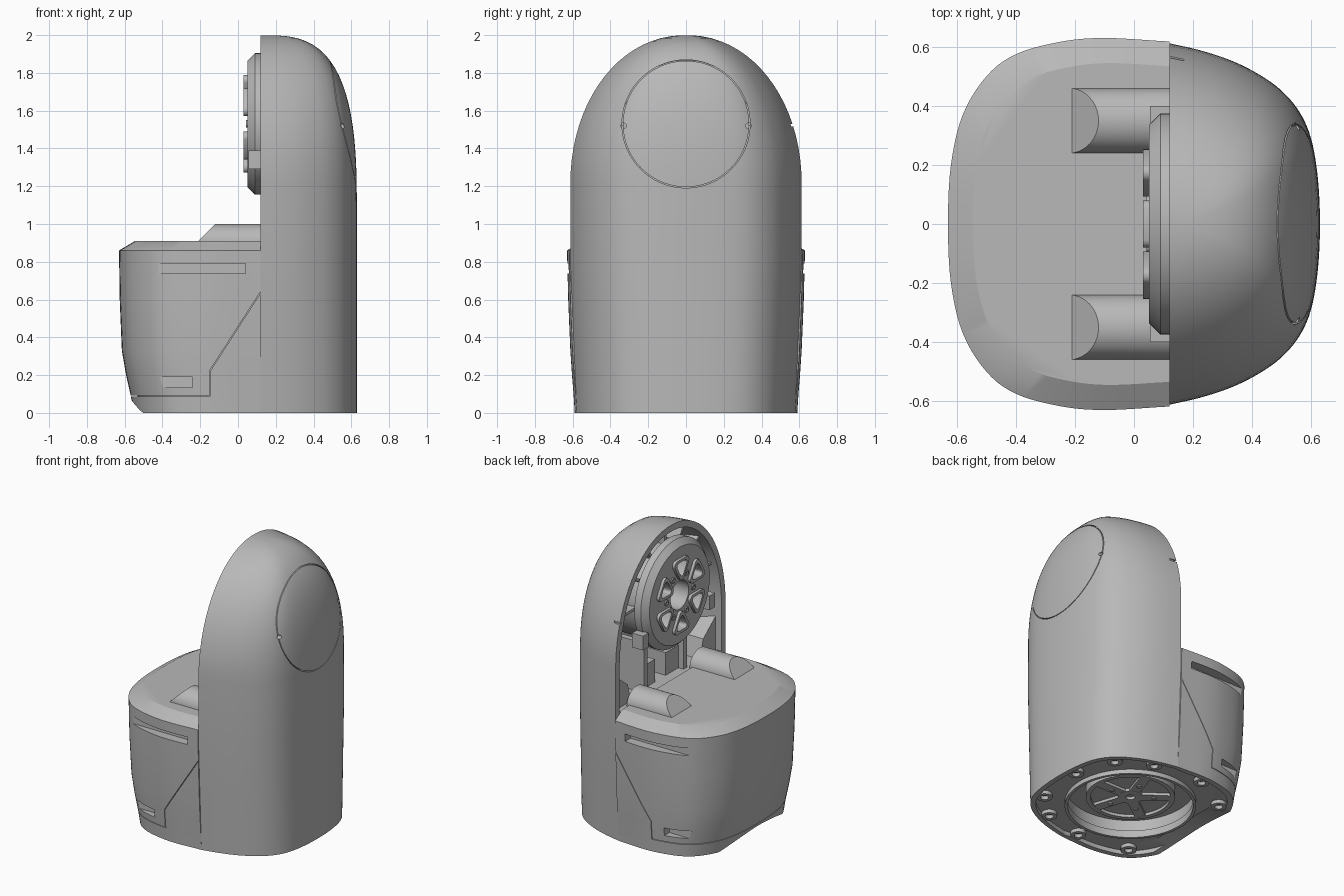
import bpy, bmesh
from math import sin, cos, pi, radians
from mathutils import Vector, Matrix

if "Cube" in bpy.data.objects:
    bpy.data.objects.remove(bpy.data.objects["Cube"])

grey = bpy.data.materials.new("satin_grey")
grey.use_nodes = True
GREY = (0.48, 0.48, 0.48, 1)
grey.diffuse_color = GREY
grey.node_tree.nodes["Principled BSDF"].inputs["Base Color"].default_value = GREY
SPLIT, DEPTH = 0.12, 0.51     # plane where tower meets the low body, tower depth
HUB = (0, 0, 1.53)            # joint axis
PLATE = (.03, 0, 0)           # turntable axis


def make(name, verts, faces):
    me = bpy.data.meshes.new(name)
    me.from_pydata([tuple(v) for v in verts], [], faces)
    bm = bmesh.new()
    bm.from_mesh(me)
    bmesh.ops.remove_doubles(bm, verts=bm.verts, dist=1e-5)
    bmesh.ops.recalc_face_normals(bm, faces=bm.faces)
    bm.to_mesh(me)
    bm.free()
    me.materials.append(grey)
    ob = bpy.data.objects.new(name, me)
    bpy.context.collection.objects.link(ob)
    return ob


def loft(name, rings, caps=True, wrap=False):
    n, m = len(rings[0]), len(rings)
    faces = [(i * n + j, i * n + (j + 1) % n, (i + 1) % m * n + (j + 1) % n, (i + 1) % m * n + j)
             for i in range(m if wrap else m - 1) for j in range(n)]
    if caps:
        faces += [tuple(range(n)), tuple(range((m - 1) * n, m * n))]
    return make(name, [v for r in rings for v in r], faces)


def lathe(name, profile, loc=(0, 0, 0), axis="z", n=64):
    """Spin a closed (radius, height) profile about the z or x axis."""
    rings = []
    for r, h in profile:
        ring = [(r * cos(2 * pi * k / n), r * sin(2 * pi * k / n)) for k in range(n)]
        rings.append([Vector((h, a, b) if axis == "x" else (a, b, h)) + Vector(loc) for a, b in ring])
    return loft(name, rings, caps=False, wrap=True)


def tube(name, r0, r1, h0, h1, loc=(0, 0, 0), axis="z", n=48):
    return lathe(name, [(r0, h0), (r1, h0), (r1, h1), (r0, h1)], loc, axis, n)


def box(name, lo, hi, turn=Matrix()):
    ring = lambda z: [(lo[0], lo[1], z), (hi[0], lo[1], z), (hi[0], hi[1], z), (lo[0], hi[1], z)]
    ob = loft(name, [ring(lo[2]), ring(hi[2])])
    ob.data.transform(turn)
    return ob


def cut(ob, cutters, operation="DIFFERENCE"):
    bpy.context.view_layer.objects.active = ob
    for c in cutters:
        c.hide_render = True
        mod = ob.modifiers.new("cut", "BOOLEAN")
        mod.operation, mod.solver, mod.object = operation, "EXACT", c
        bpy.ops.object.modifier_apply(modifier=mod.name)


def drop(cutters):
    for c in cutters:
        bpy.data.objects.remove(c)


def spline(pts, steps=5):
    """Smooth half outline, then mirrored to the other side of y."""
    p = [Vector(q) for q in pts]
    p = [2 * p[0] - p[1]] + p + [Vector((p[-2].x, -p[-2].y))]
    out = []
    for a, b, c, d in zip(p, p[1:], p[2:], p[3:]):
        for k in range(steps):
            t = k / steps
            out.append(0.5 * (2 * b + (c - a) * t + (2 * a - 5 * b + 4 * c - d) * t * t
                              + (3 * b - a - 3 * c + d) * t ** 3))
    return out + [p[-2]] + [Vector((q.x, -q.y)) for q in reversed(out)]


# Outlines: tower half is normalised, body half is in units
TOWER = spline([(0, 1), (.2, .962), (.4, .908), (.58, .835), (.735, .745), (.86, .625), (.94, .475), (.985, .26), (1, 0)])
BODY = spline([(.12, .618), (-.1, .63), (-.25, .617), (-.4, .575), (-.5, .5), (-.58, .37), (-.62, .2), (-.63, 0)])


def tower_rings(inset, z_low):
    width = lambda z: .578 + .034 * min(1, z / .8)
    levels = [(z, width(z)) for z in [z_low] + [z for z in (0, .4, .8) if z > z_low]]
    levels += [(1.22 + .78 * sin(a), .612 * cos(a) ** .96) for a in (radians(4.6 * k) for k in range(20))]
    rings = []
    for z, w in levels:
        depth = DEPTH * (1 - max(0, z - 1) ** 3.1) ** (1 / 3.1)
        k = (.61 - inset) / .61
        z = z if z <= 1.22 else 1.22 + (z - 1.22) * (.78 - inset) / .78
        ring = [Vector((SPLIT + depth * (1 - inset / DEPTH) * p.x, w * k * p.y, z)) for p in TOWER]
        if inset:
            ring = [Vector((.05, w * k, z))] + ring + [Vector((.05, -w * k, z))]
        rings.append(ring)
    return rings


def body_ring(z, sx, sy):
    return [Vector((SPLIT + (p.x - SPLIT) * sx, p.y * sy, z)) for p in BODY]


# Main castings, and a core that backs the seams
tower = loft("tower_shell", tower_rings(0, 0))
LEVELS = ((0, .895, .935), (.09, .917, .944), (.2, .95, .958), (.33, .98, .972),
          (.6, .995, .99), (.86, 1, 1), (.91, .887, .865))
body = loft("low_body", [body_ring(*r) for r in LEVELS])
core = loft("body_core", [body_ring(z, sx - .05, sy - .13) for z, sx, sy in
                          ((.08, .917, .942), (.33, .98, .965), (.7, .99, .98))])

# Tower cavity, round cover groove with pry notches, edge nick
cutters = [loft("cavity_cutter", tower_rings(.045, .9)),
           tube("cover_groove_cutter", .334, .339, .46, .8, HUB, "x", 96),
           box("edge_nick_cutter", (.12, .55, 1.515), (.17, .7, 1.53))]
for s in (-1, 1):
    cutters.append(tube("pry_notch_cutter", 0, .014, .53, .8, (0, s * .33, 1.52), "x", 16))
cut(tower, cutters)
drop(cutters)

# Seams, side slots and arched cable notch of the low body
cutters = []
path = [(-.8, .09), (-.15, .09), (-.15, .22), (.13, .655)]
for (x0, z0), (x1, z1) in zip(path, path[1:]):
    d = Vector((x1 - x0, 0, z1 - z0))
    turn = Vector((1, 0, 0)).rotation_difference(d.normalized()).to_matrix().to_4x4()
    cutters.append(box("seam_cutter", (-.002, -.8, -.002), (d.length + .002, .8, .002),
                       Matrix.Translation((x0, 0, z0)) @ turn))
for s in (-1, 1):
    for x0, x1, z0, z1, y in ((-.45, .04, .737, .79, .56), (-.43, -.24, .135, .19, .528)):
        cutters.append(box("slot_cutter", (x0, min(s * y, s * .8), z0), (x1, max(s * y, s * .8), z1)))
cutters.append(tube("cable_notch_cutter", 0, .94, -.8, -.4, (0, 0, -.87), "x", 160))
cut(body, cutters)
drop(cutters)

# Shallow hollow and round turntable well in the underside
foot = [(SPLIT + DEPTH * p.x, .585 * p.y) for p in TOWER]
foot += [(v.x, v.y) for v in reversed(body_ring(*LEVELS[0]))][1:-1]
inset = lambda k, z: [Vector((.04 + (x - .04) * k, y * k, z)) for x, y in foot]
under = [loft("underside_cutter", [inset(.94, -.1), inset(.94, .03)]),
         tube("well_cutter", 0, .41, -.1, .13, PLATE, "z", 96)]
for ob in (tower, body):
    cut(ob, under)
cut(core, under[1:])
drop(under)
tube("well_lip", .4, .42, 0, .05, PLATE, "z", 96)

# Screw bosses around the underside
rim = inset(.87, 0)
for k in range(10):
    p = rim[int((k + .5) * len(rim) / 10)]
    if p.x > -.38 or abs(p.y) > .3:
        tube("foot_boss", .026, .05, .005, .05, p, "z", 24)

# Spoked turntable plate inside the well
tube("turntable_plate", 0, .285, .085, .14, PLATE)
tube("plate_rim", .255, .285, .065, .1, PLATE)
tube("plate_hub", .03, .08, .065, .1, PLATE, "z", 32)
for k in range(5):
    turn = Matrix.Translation(PLATE) @ Matrix.Rotation(2 * pi * k / 5, 4, "Z")
    box("plate_spoke", (.06, -.035, .066), (.26, .035, .1), turn)
    tube("spoke_screw", .0, .016, .058, .08, turn @ Vector((.15, 0, 0)), "z", 16)

# Joint hub inside the tower mouth
hub = lathe("joint_hub", [(.1, .05), (.335, .05), (.375, .09), (.375, .14), (.33, .14), (.33, .46), (.1, .46)],
            HUB, "x", 96)


def triangle(k, size, x):
    """Rounded triangle pointing to the hub centre."""
    mid, out = .2, []
    for c in range(3):
        a = pi + c * 2 * pi / 3
        for b in (-50, -25, 0, 25, 50):
            t = a + radians(b)
            out.append((mid + (.058 * cos(a) + .03 * cos(t)) * size,
                        (.058 * sin(a) + .03 * sin(t)) * size))
    ang = radians(30 + 60 * k)
    return [Vector((x, u * cos(ang) - v * sin(ang), u * sin(ang) + v * cos(ang))) + Vector(HUB) for u, v in out]


pockets = [loft("pocket_cutter", [triangle(k, .68, .0), triangle(k, .68, .1)]) for k in range(6)]
cut(hub, pockets)
drop(pockets)
for k in range(6):
    loft("hub_pad", [triangle(k, 1, .06), triangle(k, 1, .03), triangle(k, .68, .03), triangle(k, .68, .06)],
         caps=False, wrap=True)
    a = radians(60 * k)
    tube("hub_screw", .01, .02, .042, .06, (0, .15 * cos(a), HUB[2] + .15 * sin(a)), "x", 16)

# Ribs and brackets, trimmed to stay inside the shell
trimmed = []
for deg in (0, 32, 62, 90, 118, 148, 180):
    turn = Matrix.Translation(HUB) @ Matrix.Rotation(radians(deg), 4, "X")
    trimmed.append(box("shell_rib", (.16, .31, -.01), (.45, .7, .01), turn))
for s in (-1, 1):
    side = lambda a, b: (min(s * a, s * b), max(s * a, s * b))
    for name, x0, x1, (y0, y1), z0, z1 in (
            ("hub_tab", .055, .14, side(.34, .4), 1.29, 1.39),
            ("inner_post", .16, .44, side(.2, .24), .89, 1.25),
            ("inner_step", .2, .44, side(.06, .21), .89, 1.06)):
        box(name, (x0, y0, z0), (x1, y1, z1))
    # gusset sloping down from the shell wall
    tri = [(s * .6, .89), (s * .38, .89), (s * .42, 1.03), (s * .6, 1.17)]
    trimmed.append(loft("side_gusset", [[Vector((x, y, z)) for y, z in tri] for x in (.16, .34)]))
    # half round cable cover with a sloped end
    arc = [(s * .35 + .11 * cos(pi * k / 20), .9 + .1 * sin(pi * k / 20)) for k in range(21)]
    loft("cable_cover", [[Vector((-.22 + z - .9, y, z)) for y, z in arc],
                         [Vector((.14, y, z)) for y, z in arc]])
box("inner_back_panel", (.42, -.3, .89), (.45, .3, 1.3))
room = loft("trim_cutter", tower_rings(.03, .89))
for ob in trimmed:
    cut(ob, [room], "INTERSECT")
drop([room])

# Smooth shading with crisp edges
bpy.ops.object.select_all(action="DESELECT")
for ob in bpy.context.collection.objects:
    if ob.type == "MESH" and grey.name in ob.data.materials:
        ob.select_set(True)
        bpy.context.view_layer.objects.active = ob
bpy.ops.object.shade_smooth_by_angle(angle=radians(28))
